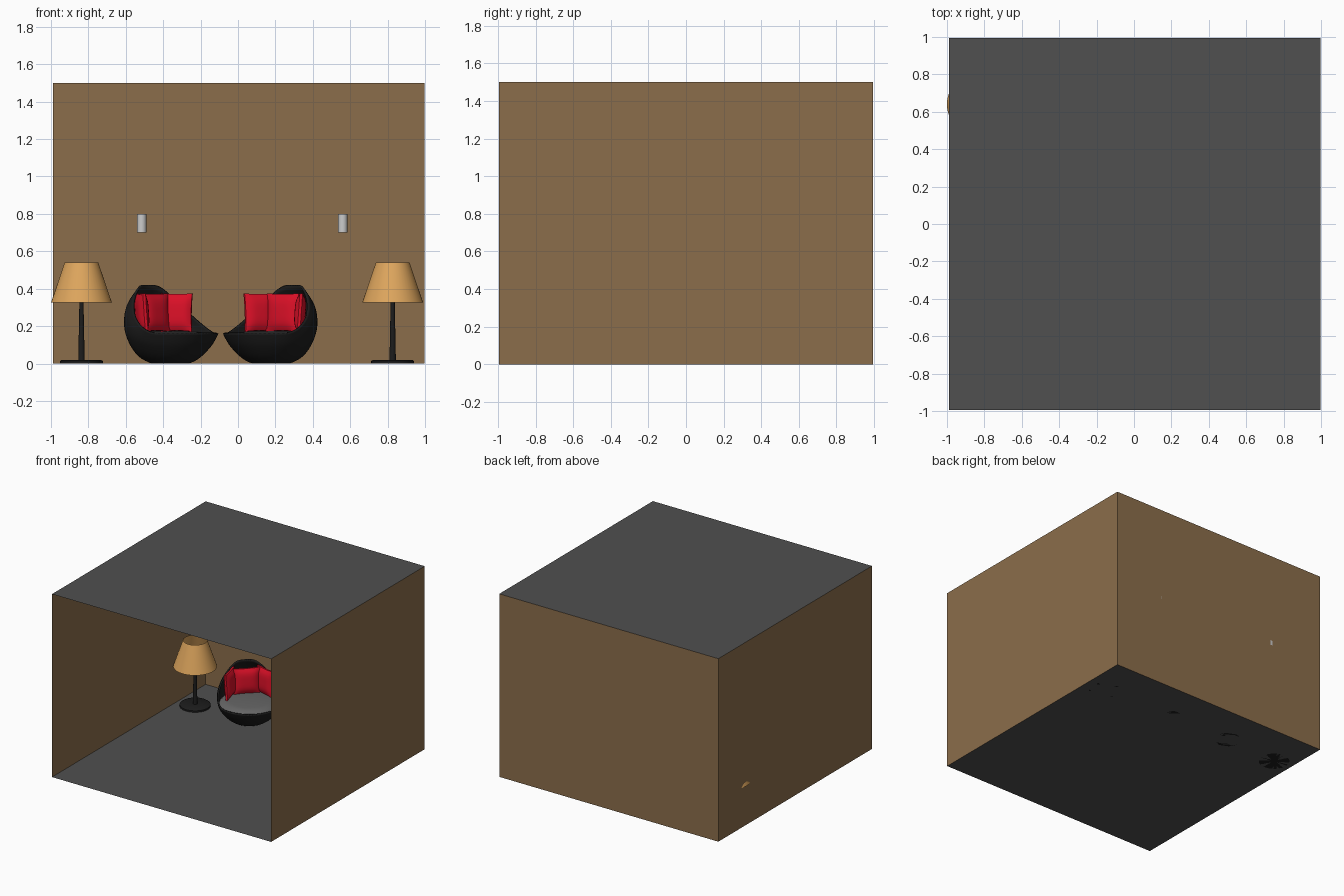
import bpy, bmesh, math
from mathutils import Matrix, Vector

if "Cube" in bpy.data.objects:
    bpy.data.objects.remove(bpy.data.objects["Cube"])


def material(name, r, g, b):
    m = bpy.data.materials.new(name)
    m.diffuse_color = (r, g, b, 1)
    m.use_nodes = True
    m.node_tree.nodes["Principled BSDF"].inputs["Base Color"].default_value = m.diffuse_color
    return m


WALL = material("tan_wall", .26, .155, .07)
SLAB = material("dark_grey", .08, .08, .08)
BLACK = material("black", .012, .012, .012)
SEAT = material("seat_grey", .13, .13, .13)
RED = material("red_fabric", .7, .005, .02)
SHADE = material("amber_shade", .73, .38, .11)


def add(name, bm, mat=None, matrix=None, smooth=True, recalc=True):
    if recalc:
        bmesh.ops.recalc_face_normals(bm, faces=bm.faces)
    if matrix is not None:
        bm.transform(matrix)
    me = bpy.data.meshes.new(name)
    bm.to_mesh(me)
    bm.free()
    ob = bpy.data.objects.new(name, me)
    bpy.context.collection.objects.link(ob)
    if mat:
        me.materials.append(mat)
    if smooth:
        bpy.ops.object.select_all(action='DESELECT')
        ob.select_set(True)
        bpy.context.view_layer.objects.active = ob
        bpy.ops.object.shade_smooth_by_angle(angle=math.radians(40))
    return ob


def lathe(name, profile, loc, mat=None, n=40):
    """Revolve (radius, z) points about the vertical axis."""
    bm = bmesh.new()
    vs = [bm.verts.new((r, 0, z)) for r, z in profile]
    es = [bm.edges.new(p) for p in zip(vs, vs[1:])]
    bmesh.ops.spin(bm, geom=vs + es, cent=(0, 0, 0), axis=(0, 0, 1),
                   angle=2 * math.pi, steps=n, use_duplicate=False)
    bmesh.ops.remove_doubles(bm, verts=bm.verts, dist=1e-5)
    return add(name, bm, mat, Matrix.Translation(loc))


def panel(name, corners, mat):
    bm = bmesh.new()
    bm.faces.new([bm.verts.new(c) for c in corners])
    add(name, bm, mat, smooth=False, recalc=False)


# Room: floor, ceiling and three walls, open at the front
L, R, F, B, H = -.99, .997, -.995, .995, 1.5
panel("floor", [(L, F, 0), (R, F, 0), (R, B, 0), (L, B, 0)], SLAB)
panel("ceiling", [(L, F, H), (R, F, H), (R, B, H), (L, B, H)], SLAB)
panel("left_wall", [(L, B, 0), (L, F, 0), (L, F, H), (L, B, H)], WALL)
panel("right_wall", [(R, F, 0), (R, B, 0), (R, B, H), (R, F, H)], WALL)
panel("back_wall", [(R, B, 0), (L, B, 0), (L, B, H), (R, B, H)], WALL)

# Floor lamps
for side, x in (("left", -.837), ("right", .827)):
    at = (x, .64, 0)
    lathe(side + "_lamp_stand", [(0, 0), (.115, 0), (.115, .013), (.105, .02), (.017, .02),
                                 (.011, .33), (.011, .44), (0, .44)], at, BLACK)
    lathe(side + "_lamp_shade", [(.163, .325), (.09, .54)], at, SHADE, 48)

# Wall lights with small brackets
for side, x in (("left", -.515), ("right", .56)):
    lathe(side + "_wall_light", [(0, .7), (.025, .7), (.025, .8), (.021, .8),
                                 (.021, .785), (0, .785)], (x, .955, 0), n=24)
    bm = bmesh.new()
    bmesh.ops.create_cube(bm, size=1, matrix=Matrix.Translation((x, .984, .75))
                          @ Matrix.Diagonal((.02, .022, .04, 1)))
    add(side + "_wall_light_bracket", bm, smooth=False)

# Chair shell: profile blends from a low flared front to a tall curled back
FRONT = [(.10, 0), (.135, .015), (.17, .04), (.2, .07), (.225, .1), (.243, .13), (.258, .16)]
BACK = [(.10, 0), (.16, .03), (.205, .08), (.238, .15), (.252, .23), (.235, .33), (.175, .42)]


def smooth_interp(pts, t):
    i = min(int(t), len(pts) - 2)
    p = [Vector(pts[max(0, min(len(pts) - 1, i + k))]) for k in (-1, 0, 1, 2)]
    f = t - i
    return .5 * (2 * p[1] + (p[2] - p[0]) * f + (2 * p[0] - 5 * p[1] + 4 * p[2] - p[3]) * f ** 2
                 + (3 * p[1] - p[0] - 3 * p[2] + p[3]) * f ** 3)


def shell(name, matrix, n=64, rows=18):
    bm = bmesh.new()
    rings = []
    for j in range(rows + 1):
        t = 6 * j / rows
        f, b = smooth_interp(FRONT, t), smooth_interp(BACK, t)
        ring = []
        for i in range(n):
            a = 2 * math.pi * i / n
            deg = math.degrees(min(a, 2 * math.pi - a))
            w = max(0, min(1, (deg - 60) / 105))
            r, z = f.lerp(b, w * w * (3 - 2 * w))
            ring.append(bm.verts.new((r * math.cos(a), r * math.sin(a), max(z, 0))))
        rings.append(ring)
    bm.faces.new(rings[0][::-1])
    for lo, hi in zip(rings, rings[1:]):
        for i in range(n):
            k = (i + 1) % n
            bm.faces.new((lo[i], lo[k], hi[k], hi[i]))
    ob = add(name, bm, BLACK, matrix)
    mod = ob.modifiers.new("thickness", 'SOLIDIFY')
    mod.thickness, mod.offset = .012, -1


def pillow(name, matrix, size):
    bm = bmesh.new()
    bmesh.ops.create_cube(bm, size=2)
    bmesh.ops.subdivide_edges(bm, edges=bm.edges, cuts=9, use_grid_fill=True)
    for v in bm.verts:
        u, w = v.co.y, v.co.z
        v.co.x *= .25 + .75 * (1 - u ** 4) * (1 - w ** 4)
        v.co.y *= 1 - .05 * (1 - w * w)
        v.co.z *= 1 - .05 * (1 - u * u)
    add(name, bm, RED, matrix @ Matrix.Diagonal([s / 2 for s in size] + [1]))


# Two chairs turned towards each other, each with a seat pad and three pillows
for side, x, facing, turn in (("left", -.3625, -45, 0), ("right", .1775, -135, 12)):
    place = Matrix.Translation((x, .664, 0)) @ Matrix.Rotation(math.radians(facing), 4, 'Z')
    shell(side + "_chair_shell", place)
    lathe(side + "_chair_seat", [(0, .1), (.2, .1), (.222, .125), (.222, .145), (.205, .162),
                                 (.15, .17), (0, .173)], (x, .664, 0), SEAT, 48)
    for part, ang, rad in (("middle", 180, .115), ("side_a", 122, .155), ("side_b", 238, .155)):
        m = (place @ Matrix.Rotation(math.radians(ang + turn), 4, 'Z')
             @ Matrix.Translation((rad, 0, .273)) @ Matrix.Rotation(math.radians(4), 4, 'Y'))
        pillow(f"{side}_chair_{part}_pillow", m, (.06, .2 if part == "middle" else .17, .205))
